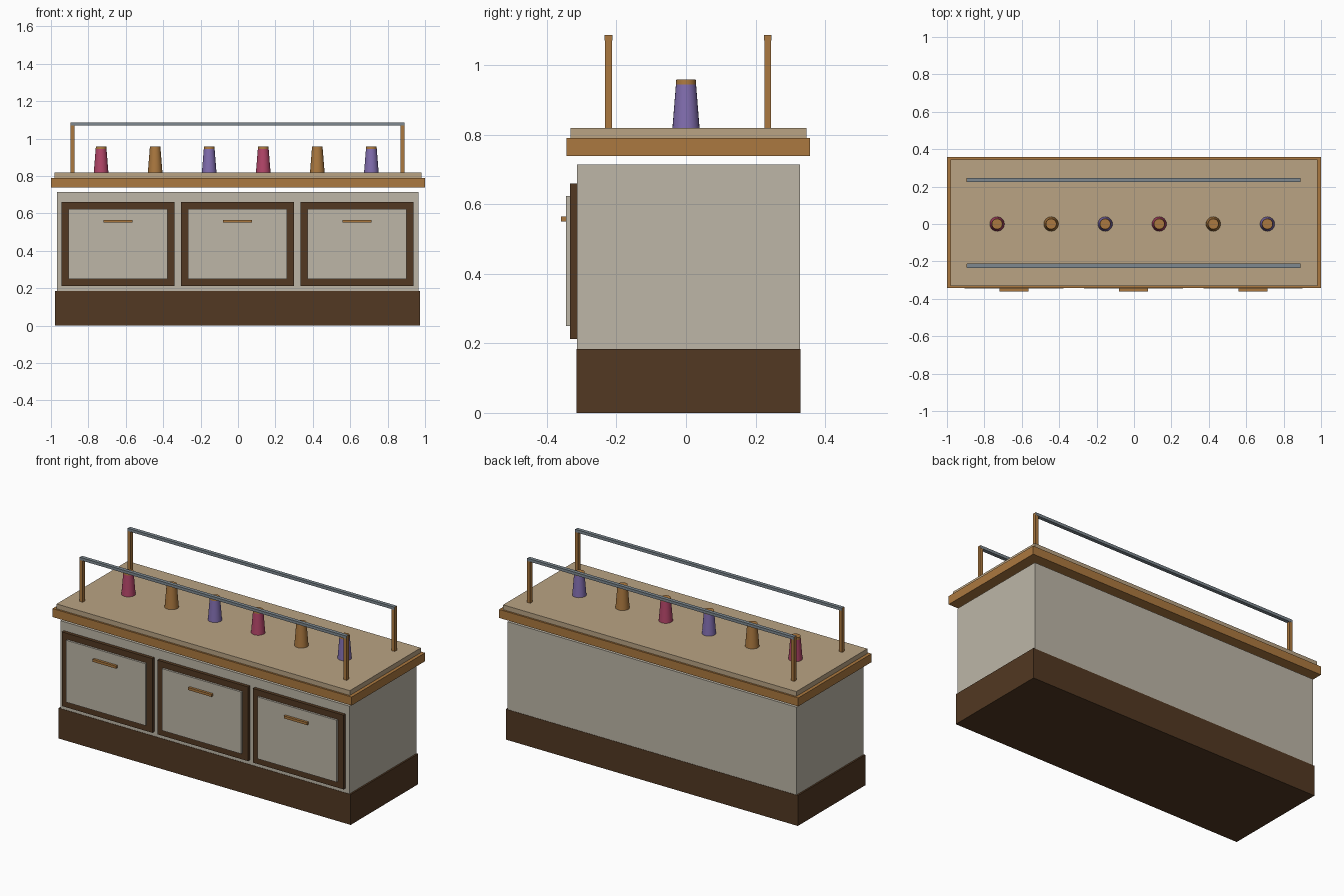
import bpy
import bmesh
from mathutils import Matrix, Vector

if "Cube" in bpy.data.objects:
    bpy.data.objects.remove(bpy.data.objects["Cube"], do_unlink=True)


def material(name, rgb):
    m = bpy.data.materials.new(name)
    m.use_nodes = True
    m.diffuse_color = (*rgb, 1)
    m.node_tree.nodes["Principled BSDF"].inputs["Base Color"].default_value = (*rgb, 1)
    return m


cream = material("cream_paint", (0.51, 0.47, 0.39))
brown = material("dark_brown_wood", (0.084, 0.04, 0.016))
wood = material("honey_wood", (0.41, 0.19, 0.05))
tan = material("tan_worktop", (0.49, 0.37, 0.23))
steel = material("grey_steel", (0.21, 0.25, 0.28))
pink = material("pink_cup", (0.45, 0.06, 0.14))
purple = material("purple_cup", (0.22, 0.155, 0.43))


def finish(name, bm, mat):
    mesh = bpy.data.meshes.new(name)
    bm.to_mesh(mesh)
    bm.free()
    mesh.materials.append(mat)
    ob = bpy.data.objects.new(name, mesh)
    bpy.context.scene.collection.objects.link(ob)
    return ob


def box(name, x, y, z, mat):
    """Box from (min, max) pairs on each axis."""
    lo, hi = Vector((x[0], y[0], z[0])), Vector((x[1], y[1], z[1]))
    bm = bmesh.new()
    bmesh.ops.create_cube(bm, size=1, matrix=Matrix.Translation((lo + hi) / 2)
                          @ Matrix.Diagonal((*(hi - lo), 1)))
    return finish(name, bm, mat)


def cone(name, x, z, radii, mat):
    bm = bmesh.new()
    bmesh.ops.create_cone(bm, cap_ends=True, segments=24, radius1=radii[0],
                          radius2=radii[1], depth=z[1] - z[0],
                          matrix=Matrix.Translation((x, 0, sum(z) / 2)))
    ob = finish(name, bm, mat)
    bpy.context.view_layer.objects.active = ob
    ob.select_set(True)
    bpy.ops.object.shade_smooth_by_angle(angle=0.6)
    ob.select_set(False)


# Cabinet and worktop; the worktop floats slightly above the cabinet
box("plinth", (-0.978, 0.974), (-0.315, 0.329), (0, 0.184), brown)
box("cabinet_body", (-0.968, 0.964), (-0.313, 0.327), (0.184, 0.714), cream)
box("counter_edge", (-1, 1), (-0.343, 0.357), (0.739, 0.79), wood)
box("worktop", (-0.98, 0.98), (-0.332, 0.346), (0.79, 0.819), tan)

# Three doors: frame, raised panel and handle
for i, cx in enumerate((-0.642, -0.003, 0.636)):
    outer, inner = 0.303, 0.265
    tag = f"_{i + 1}"
    box("door_frame" + tag, (cx - outer, cx + outer), (-0.333, -0.313), (0.212, 0.66), brown)
    box("door_panel" + tag, (cx - inner, cx + inner), (-0.345, -0.333), (0.25, 0.624), cream)
    box("door_handle" + tag, (cx - 0.078, cx + 0.078), (-0.36, -0.345), (0.55, 0.565), wood)

# Posts and rails along the front and back
for side, cy in (("front", -0.223), ("back", 0.235)):
    for hand, cx in (("right", -0.885), ("left", 0.88)):
        box(f"{side}_{hand}_post", (cx - 0.01, cx + 0.01), (cy - 0.01, cy + 0.01),
            (0.819, 1.086), wood)
    box(f"{side}_rail", (-0.894, 0.889), (cy - 0.011, cy + 0.011), (1.07, 1.087), steel)

# Row of tapered cups with wooden lids
for i in range(6):
    x = -0.732 + i * 0.289
    cone(f"cup_{i + 1}", x, (0.819, 0.944), (0.039, 0.029), (pink, wood, purple)[i % 3])
    cone(f"cup_lid_{i + 1}", x, (0.944, 0.958), (0.029, 0.028), wood)
